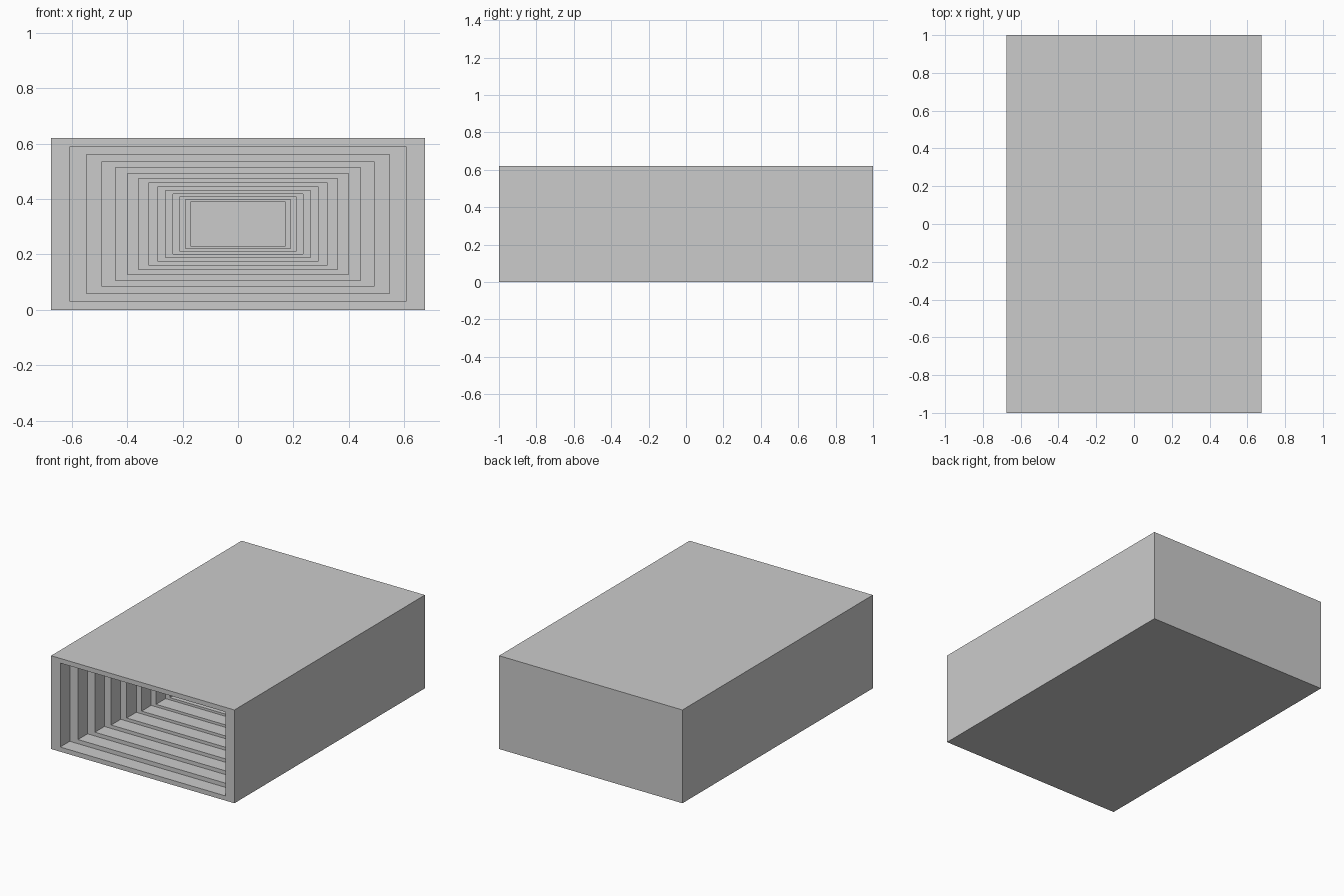
import bpy, bmesh
from mathutils import Matrix, Vector

if "Cube" in bpy.data.objects:
    bpy.data.objects.remove(bpy.data.objects["Cube"])

WIDTH, LENGTH, HEIGHT = 1.348, 2.0, 0.62
STEPS, SHRINK, STEP_DEPTH = 13, 0.9, 0.1

bm = bmesh.new()

# Outer block standing on the ground
bmesh.ops.create_cube(bm, size=1.0, matrix=Matrix.Translation((0, 0, HEIGHT / 2))
                      @ Matrix.Diagonal((WIDTH, LENGTH, HEIGHT, 1)))
bm.normal_update()
face = min(bm.faces, key=lambda f: f.normal.y)


def extrude(f):
    return bmesh.ops.extrude_discrete_faces(bm, faces=[f])["faces"][0]


# Stepped recess in the front: each step is a proportional inset, then a push inward
to_centre = Matrix.Translation((0, 0, -HEIGHT / 2))
for _ in range(STEPS):
    face = extrude(face)
    bmesh.ops.scale(bm, vec=Vector((SHRINK, 1, SHRINK)), space=to_centre, verts=face.verts[:])
    face = extrude(face)
    bmesh.ops.translate(bm, vec=Vector((0, STEP_DEPTH, 0)), verts=face.verts[:])

bm.normal_update()
mesh = bpy.data.meshes.new("stepped_tunnel_block")
bm.to_mesh(mesh)
bm.free()
bpy.context.collection.objects.link(bpy.data.objects.new("stepped_tunnel_block", mesh))
